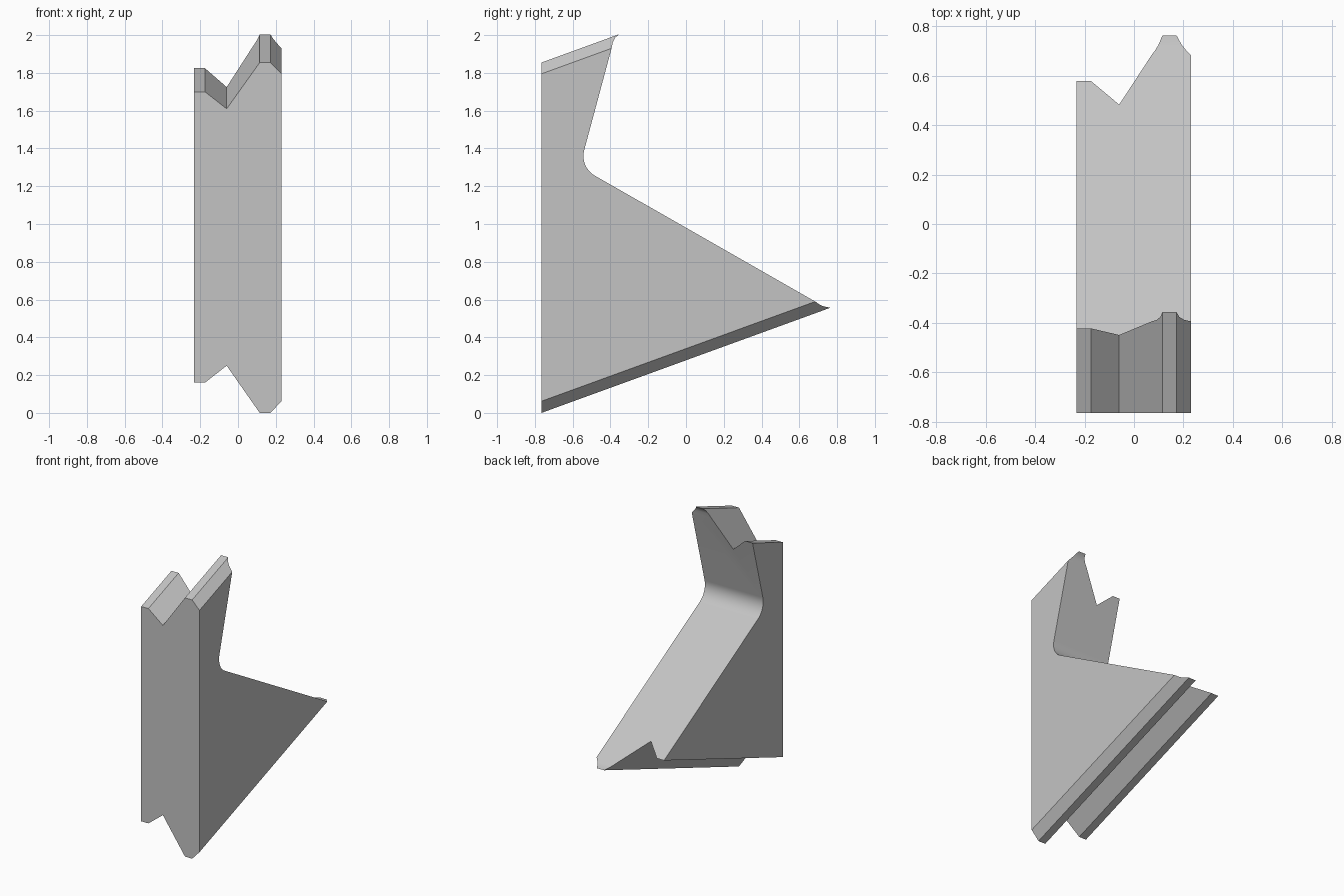
import bpy
import bmesh
from math import cos, sin, radians, tan
from mathutils import Vector

if "Cube" in bpy.data.objects:
    bpy.data.objects.remove(bpy.data.objects["Cube"], do_unlink=True)

# One plain grey for the whole piece
grey = bpy.data.materials.new("plain grey")
grey.use_nodes = True
colour = (0.55, 0.55, 0.55, 1)
grey.diffuse_color = colour
grey.node_tree.nodes["Principled BSDF"].inputs["Base Color"].default_value = colour


def prism(name, outline, sweep):
    """Extrude a closed planar outline along a vector."""
    bm = bmesh.new()
    face = bm.faces.new([bm.verts.new(p) for p in outline])
    new = bmesh.ops.extrude_face_region(bm, geom=[face])["geom"]
    moved = [v for v in new if isinstance(v, bmesh.types.BMVert)]
    bmesh.ops.translate(bm, verts=moved, vec=sweep)
    bmesh.ops.recalc_face_normals(bm, faces=bm.faces[:])
    mesh = bpy.data.meshes.new(name)
    bm.to_mesh(mesh)
    bm.free()
    mesh.materials.append(grey)
    obj = bpy.data.objects.new(name, mesh)
    bpy.context.collection.objects.link(obj)
    return obj


# Ridged section, swept backwards and upwards at 20 degrees
FRONT = -0.765
SLOPE = tan(radians(20))
top = [(-0.232, 1.70), (-0.175, 1.70), (-0.06, 1.61),
       (0.115, 1.855), (0.172, 1.855), (0.23, 1.795)]
bottom = [(0.23, 0.062), (0.172, 0), (0.115, 0),
          (-0.06, 0.25), (-0.175, 0.16), (-0.232, 0.16)]
start = FRONT - 0.2
section = [(x, start, z - 0.2 * SLOPE) for x, z in top + bottom]
body = prism("angled_bracket", section, Vector((0, 2, 2 * SLOPE)))

# Side silhouette: flared lips, leaning upright, rounded inner corner, long ramp
upper_lip = [(-0.32, 2.03), (-0.357, 2.003), (-0.376, 1.985), (-0.388, 1.96), (-0.394, 1.93)]
corner = []
for i in range(11):
    a = radians(165 + 7.5 * i)
    corner.append((-0.423 + 0.12 * cos(a), 1.36 + 0.12 * sin(a)))
lower_lip = [(0.685, 0.589), (0.705, 0.575), (0.725, 0.565), (0.765, 0.556), (0.85, 0.545)]
side = [(FRONT, -0.5), (FRONT, 2.4), (-0.32, 2.4)] + upper_lip + corner + lower_lip + [(0.85, -0.5)]
cutter = prism("side_profile_cutter", [(-0.5, y, z) for y, z in side], Vector((1, 0, 0)))
cutter.hide_render = True

# Keep only what lies inside both shapes
trim = body.modifiers.new("trim_to_side_profile", 'BOOLEAN')
trim.operation = 'INTERSECT'
trim.solver = 'EXACT'
trim.object = cutter
bpy.ops.object.select_all(action='DESELECT')
bpy.context.view_layer.objects.active = body
body.select_set(True)
bpy.ops.object.modifier_apply(modifier=trim.name)
bpy.data.objects.remove(cutter, do_unlink=True)
bpy.ops.object.shade_smooth_by_angle(angle=radians(25))
